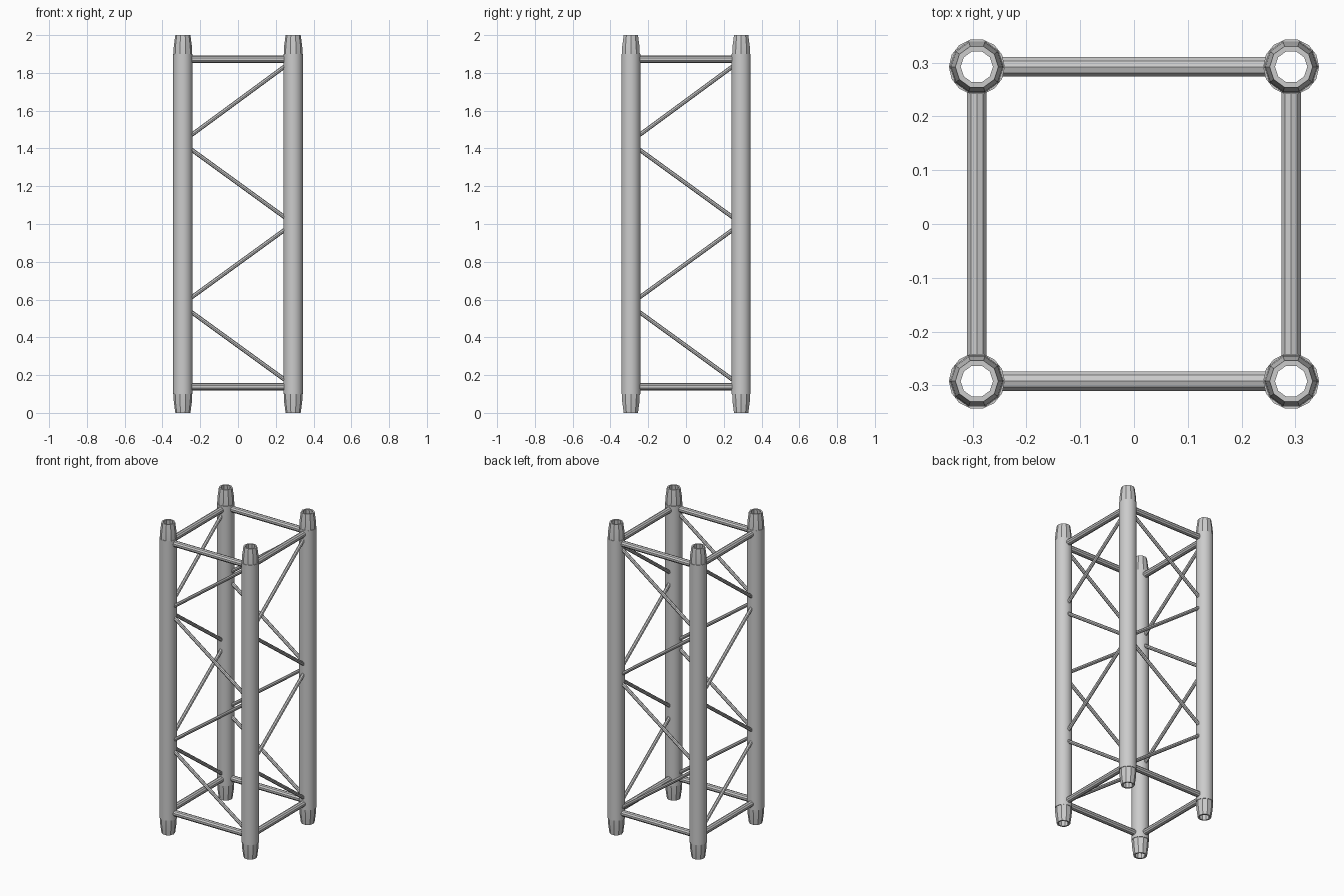
import bpy, bmesh, math
from mathutils import Vector, Matrix

if "Cube" in bpy.data.objects:
    bpy.data.objects.remove(bpy.data.objects["Cube"])

C = 0.292      # leg axis offset
R = 0.052      # leg radius


def finish(name, bm):
    bmesh.ops.recalc_face_normals(bm, faces=bm.faces)
    me = bpy.data.meshes.new(name)
    bm.to_mesh(me)
    bm.free()
    ob = bpy.data.objects.new(name, me)
    bpy.context.collection.objects.link(ob)
    me.shade_smooth()
    me.set_sharp_from_angle(angle=math.radians(35))
    return ob


def lathe(name, profile, x, y, sides):
    # closed profile of (radius, z) revolved around a vertical axis
    bm = bmesh.new()
    rings = [[bm.verts.new((x + r * math.cos(2 * math.pi * i / sides),
                            y + r * math.sin(2 * math.pi * i / sides), z))
              for i in range(sides)] for r, z in profile]
    for a, b in zip(rings, rings[1:] + rings[:1]):
        for i in range(sides):
            j = (i + 1) % sides
            bm.faces.new((a[i], a[j], b[j], b[i]))
    return finish(name, bm)


def rod(bm, p, q, r, sides):
    p, q = Vector(p), Vector(q)
    d = q - p
    m = Matrix.Translation((p + q) / 2) @ d.to_track_quat('Z', 'Y').to_matrix().to_4x4()
    bmesh.ops.create_cone(bm, cap_ends=True, segments=sides, radius1=r, radius2=r,
                          depth=d.length, matrix=m)


# four hollow legs with tapered open end sleeves
for sx, fx in ((-1, "left"), (1, "right")):
    for sy, fy in ((-1, "front"), (1, "back")):
        x, y = sx * C, sy * C
        lathe(f"leg_tube_{fy}_{fx}",
              [(R, 0.1), (R, 1.9), (0.046, 1.9), (0.046, 0.1)], x, y, 14)
        for end, z0, s in (("bottom", 0, 1), ("top", 2, -1)):
            prof = [(0.03, 0), (0.040, 0), (0.048, 0.06), (0.050, 0.105),
                    (0.036, 0.105), (0.034, 0.05)]
            lathe(f"leg_sleeve_{end}_{fy}_{fx}",
                  [(r, z0 + s * z) for r, z in prof], x, y, 10)

# each side: two horizontal rails and a zigzag of four diagonals
E = 0.255
sides = {
    "front": lambda t, z: (t, -C, z),
    "back": lambda t, z: (t, C, z),
    "left": lambda t, z: (-C, t, z),
    "right": lambda t, z: (C, t, z),
}
zigzag = [(0.54, 0.17), (0.605, 0.975), (1.40, 1.03), (1.465, 1.84)]
for name, at in sides.items():
    bm = bmesh.new()
    for z in (0.138, 1.872):
        rod(bm, at(-E, z), at(E, z), 0.019, 10)
    finish(f"rails_{name}", bm)
    bm = bmesh.new()
    for za, zb in zigzag:
        rod(bm, at(-E, za), at(E, zb), 0.011, 8)
    finish(f"diagonals_{name}", bm)
